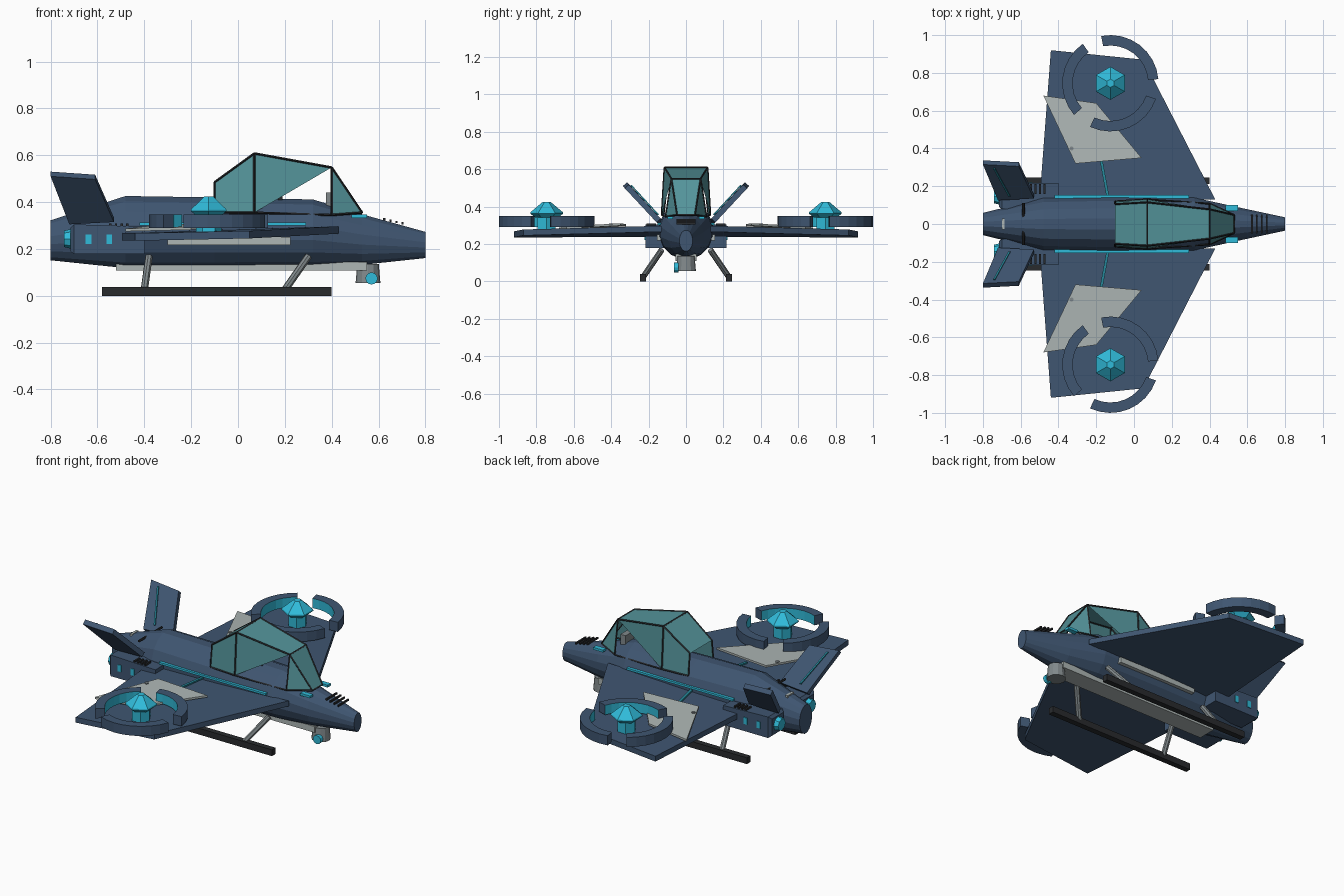
import bpy, bmesh, math
from mathutils import Vector

if "Cube" in bpy.data.objects:
    bpy.data.objects.remove(bpy.data.objects["Cube"])

def material(name, rgb):
    m = bpy.data.materials.new(name)
    m.diffuse_color = (*rgb, 1)
    m.use_nodes = True
    m.node_tree.nodes["Principled BSDF"].inputs["Base Color"].default_value = m.diffuse_color
    return m

HULL = material("navy hull", (.05, .092, .165))
GREY = material("pale grey panel", (.42, .47, .46))
STEEL = material("steel grey", (.22, .25, .26))
BLACK = material("near black", (.022, .024, .027))
GLOW = material("bright cyan", (.03, .50, .70))
TRIM = material("dark teal trim", (.02, .25, .33))
GLASS = material("teal glass", (.09, .30, .33))

def mesh(name, verts, faces, *mats):
    me = bpy.data.meshes.new(name)
    bm = bmesh.new()
    vs = [bm.verts.new(v) for v in verts]
    for f in faces:
        bm.faces.new([vs[i] for i in f])
    bmesh.ops.recalc_face_normals(bm, faces=bm.faces)
    bm.to_mesh(me)
    bm.free()
    for m in mats:
        me.materials.append(m)
    ob = bpy.data.objects.new(name, me)
    bpy.context.collection.objects.link(ob)
    return ob

def loft(name, rings, *mats):
    """Closed solid through a list of equal-sized vertex rings."""
    n = len(rings[0])
    faces = [tuple(range(n)), tuple(range((len(rings) - 1) * n, len(rings) * n))]
    for k in range(len(rings) - 1):
        for i in range(n):
            j = (i + 1) % n
            faces.append((k*n + i, k*n + j, k*n + n + j, k*n + n + i))
    return mesh(name, [v for r in rings for v in r], faces, *mats)

def slab(name, points, offset, mat):
    """Flat outline pushed along an offset vector."""
    return loft(name, [points, [Vector(p) + Vector(offset) for p in points]], mat)

def box(name, lo, hi, mat):
    (a, b, c), (d, e, f) = lo, hi
    return slab(name, [(a, b, c), (d, b, c), (d, e, c), (a, e, c)], (0, 0, f - c), mat)

def rod(name, a, b, r, mat, n=6, r2=None):
    a, b = Vector(a), Vector(b)
    q = (b - a).to_track_quat('Z', 'Y')
    def ring(c, rad):
        return [c + q @ Vector((rad * math.cos(math.tau*i/n), rad * math.sin(math.tau*i/n), 0)) for i in range(n)]
    return loft(name, [ring(a, r), ring(b, r if r2 is None else r2)], mat)

# fuselage: x, half width, centre height, half height
stations = [(-.8, .06, .237, .087), (-.48, .14, .272, .157), (-.1, .148, .27, .153),
            (.32, .142, .267, .147), (.53, .095, .24, .11), (.8, .036, .217, .057)]
N = 16
loft("fuselage", [[(x, w * math.cos(math.tau*(i + .5)/N), z + h * math.sin(math.tau*(i + .5)/N))
                   for i in range(N)] for x, w, z, h in stations], HULL)
box("belly_plate", (-.52, -.055, .108), (.55, .055, .145), GREY)
box("spine_block", (-.7, -.03, .34), (-.685, .03, .362), GREY)
rod("tail_cross_bar", (-.585, -.11, .378), (-.585, .11, .378), .007, BLACK)
for k in range(4):
    x = .62 + k * .026
    box("nose_vent", (x, -.05, .322 - k * .006), (x + .009, .05, .332 - k * .006), BLACK)

# canopy: mirrored upper and lower points at each arch
def pair(x, y, z):
    return Vector((x, -y, z)), Vector((x, y, z))
A, B, C, D = pair(-.1, .105, .485), pair(.07, .115, .608), pair(.4, .078, .548), pair(.53, .048, .355)
a, b, c = pair(-.1, .12, .355), pair(.07, .13, .355), pair(.4, .108, .345)
panes = [(A[0], A[1], B[1], B[0]), (B[0], B[1], C[1], C[0]), (C[0], C[1], D[1], D[0])]
for s in (0, 1):
    panes += [(a[s], b[s], B[s], A[s]), (b[s], C[s], B[s]), (c[s], D[s], C[s])]
for p in panes:
    mesh("canopy_pane", p, [tuple(range(len(p)))], GLASS)
bars = [(P[0], P[1]) for P in (B, C, D)]
for s in (0, 1):
    bars += [(A[s], B[s]), (B[s], C[s]), (C[s], D[s]), (a[s], A[s]), (b[s], B[s]),
             (c[s], C[s]), (a[s], b[s]), (b[s], c[s]), (c[s], D[s])]
for p, q in bars:
    rod("canopy_frame", p, q, .005, BLACK, 4)
box("console", (.375, -.04, .37), (.41, .04, .44), STEEL)
box("seat_back", (.17, -.04, .4), (.19, .04, .44), BLACK)

# parts on both sides
for s in (1, -1):
    def P(x, y, z):
        return (x, s * y, z)

    def sbox(name, lo, hi, mat):
        return box(name, (lo[0], min(s*lo[1], s*hi[1]), lo[2]), (hi[0], max(s*lo[1], s*hi[1]), hi[2]), mat)

    # wing with top panel and trim
    slab("wing", [P(.43, .13, .265), P(.05, .87, .245), P(-.44, .92, .235), P(-.5, .13, .237)], (0, 0, .032), HULL)
    slab("wing_panel", [P(-.48, .68, .275), P(-.2, .64, .282), P(.04, .35, .298), P(-.31, .32, .294)],
         (0, 0, .012), GREY)
    rod("panel_bolt", P(-.33, .4, .29), P(-.33, .4, .308), .011, STEEL, 8)
    slab("wing_trim", [P(-.18, .33, .28), P(-.165, .33, .28), P(-.13, .14, .285), P(-.145, .14, .285)],
         (0, 0, .009), TRIM)

    # side strips and lower panels
    sbox("side_strip", (-.42, .135, .3), (.29, .153, .312), GLOW)
    sbox("lower_side_panel", (-.3, .12, .217), (.225, .156, .25), GREY)
    sbox("nose_light", (.485, .07, .333), (.55, .1, .347), GLOW)

    # rotor guard in three arcs, cyan on the inner wall
    cx, cy = -.125, s * .745
    for k in range(3):
        rings = []
        for i in range(9):
            t = math.radians(5 + 120 * k + 96 * i / 8)
            rings.append([(cx + r * math.cos(t), cy + r * math.sin(t), z)
                          for r, z in ((.2, .29), (.255, .29), (.255, .348), (.2, .348))])
        arc = loft("rotor_guard", rings, HULL, GLOW)
        for f in arc.data.polygons:
            m = f.center - Vector((cx, cy, f.center.z))
            if f.normal.dot(m.normalized()) < -.9:
                f.material_index = 1

    # rotor hub
    rod("rotor_post", (cx, cy, .25), (cx, cy, .35), .055, GLOW, 6)
    loft("rotor_hub", [[(cx + r * math.sin(math.tau*i/6), cy + r * math.cos(math.tau*i/6), z) for i in range(6)]
                       for r, z in ((.06, .34), (.088, .362), (.086, .37), (.022, .424))], GLOW)

    # canted tail fin with trim strip on its inner face
    slab("tail_fin", [P(-.72, .125, .325), P(-.53, .135, .335), P(-.61, .305, .517), P(-.8, .315, .53)],
         (0, s * .022, -.02), HULL)
    slab("fin_trim", [P(-.665, .15, .353), P(-.655, .15, .353), P(-.735, .296, .511), P(-.745, .296, .511)],
         (0, -s * .005, .005), TRIM)

    # engine pod
    loft("engine_pod", [[P(x, y0, z0), P(x, y1, z0), P(x, y1, z1), P(x, y0, z1)] for x, y0, y1, z0, z1 in
                        ((-.715, .09, .2, .19, .29), (-.7, .08, .217, .178, .305), (-.4, .08, .217, .178, .295))], HULL)
    rod("engine_exhaust", P(-.7, .145, .243), P(-.742, .145, .243), .045, GLOW, 8, .035)
    for x in (-.65, -.562):
        sbox("pod_window", (x, .21, .222), (x + .024, .221, .262), GLOW)
    for k in range(4):
        x = -.55 + k * .024
        sbox("pod_vent", (x, .16, .295), (x + .01, .212, .309), BLACK)

    # landing gear
    sbox("skid", (-.58, .213, 0), (.4, .247, .038), BLACK)
    for top, foot in ((-.38, -.4), (.3, .2)):
        rod("skid_strut", P(top, .13, .168), P(foot, .228, .025), .016, STEEL, 8)

# sensor turret with side lens
rod("sensor_turret", (.555, 0, .135), (.555, 0, .055), .046, STEEL, 12, .053)
rod("sensor_lens", (.57, -.04, .074), (.57, -.063, .074), .026, GLOW, 12)
